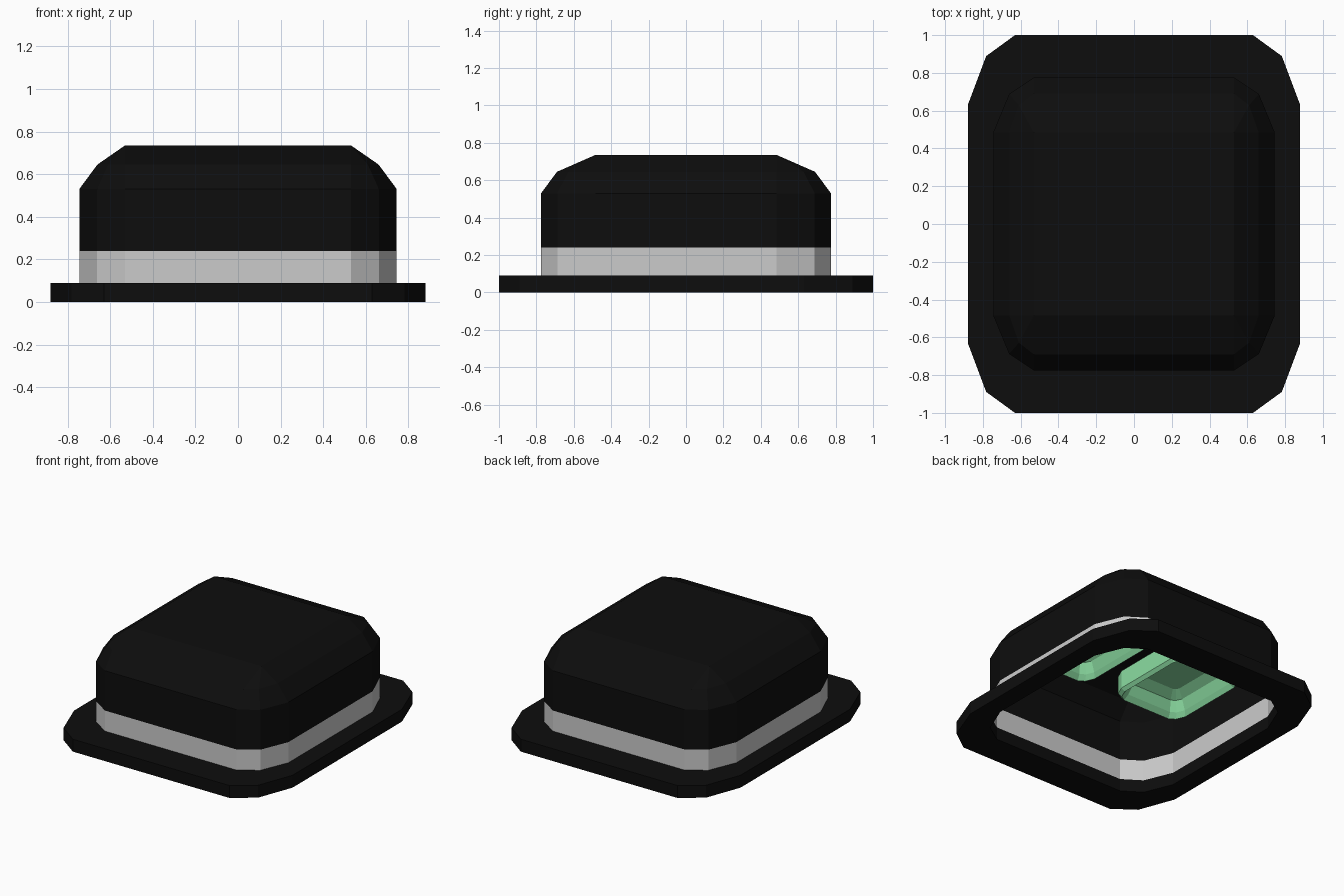
import bpy, bmesh

if "Cube" in bpy.data.objects:
    bpy.data.objects.remove(bpy.data.objects["Cube"])


def material(name, rgb):
    m = bpy.data.materials.new(name)
    m.diffuse_color = (*rgb, 1)
    m.use_nodes = True
    m.node_tree.nodes["Principled BSDF"].inputs["Base Color"].default_value = m.diffuse_color
    return m


BLACK = material("black", (0.004, 0.004, 0.004))
GREEN = material("green", (0.26, 0.72, 0.36))


def outline(hx, hy, rx, ry, z, cx=0):
    """Rectangle with two-segment rounded corners, counter-clockwise."""
    q = [(hx, hy - ry), (hx - 0.39 * rx, hy - 0.3 * ry), (hx - rx, hy)]
    pts = q + [(-x, y) for x, y in reversed(q)]
    pts += [(-x, -y) for x, y in q] + [(x, -y) for x, y in reversed(q)]
    return [(x + cx, y, z) for x, y in pts]


def loft(name, loops, mat=None, cap_end=False, closed=False):
    """Skin a stack of outlines into a flat-shaded part."""
    bm = bmesh.new()
    rings = [[bm.verts.new(p) for p in loop] for loop in loops]
    pairs = list(zip(rings, rings[1:]))
    if closed:
        pairs.append((rings[-1], rings[0]))
    for a, b in pairs:
        n = len(a)
        for i in range(n):
            j = (i + 1) % n
            bm.faces.new((a[i], a[j], b[j], b[i]))
    if cap_end:
        bm.faces.new(rings[-1])
    bmesh.ops.remove_doubles(bm, verts=bm.verts, dist=1e-4)
    if closed:
        bmesh.ops.recalc_face_normals(bm, faces=bm.faces)
    me = bpy.data.meshes.new(name)
    bm.to_mesh(me)
    bm.free()
    ob = bpy.data.objects.new(name, me)
    bpy.context.collection.objects.link(ob)
    if mat:
        me.materials.append(mat)
    return ob


body = (0.745, 0.775, 0.215, 0.29)
rim = (0.88, 1.0, 0.25, 0.37)

# Flat ring flange with an opening as wide as the body
loft("base_flange", [outline(*rim, 0), outline(*rim, 0.09),
                     outline(*body, 0.09), outline(*body, 0)],
     BLACK, closed=True)

# Grey band between flange and cap
loft("grey_band", [outline(*body, 0.09), outline(*body, 0.24)])

# Rounded cap, hollow underneath
loft("cap_shell", [outline(*body, 0.24), outline(*body, 0.53),
                   outline(0.66, 0.69, 0.13, 0.205, 0.645),
                   outline(0.53, 0.485, 0, 0, 0.735)],
     BLACK, cap_end=True)

# Pair of green bevelled trays inside the cap, open downwards
for side, cx in (("left", -0.39), ("right", 0.39)):
    loft("green_tray_" + side,
         [outline(0.28, 0.36, 0.08, 0.1, 0.53, cx),
          outline(0.28, 0.36, 0.08, 0.1, 0.40, cx),
          outline(0.26, 0.34, 0.07, 0.09, 0.375, cx),
          outline(0.24, 0.31, 0.06, 0.08, 0.41, cx),
          outline(0.21, 0.28, 0.05, 0.06, 0.48, cx),
          outline(0.15, 0.21, 0.03, 0.03, 0.52, cx)],
         GREEN, cap_end=True)
